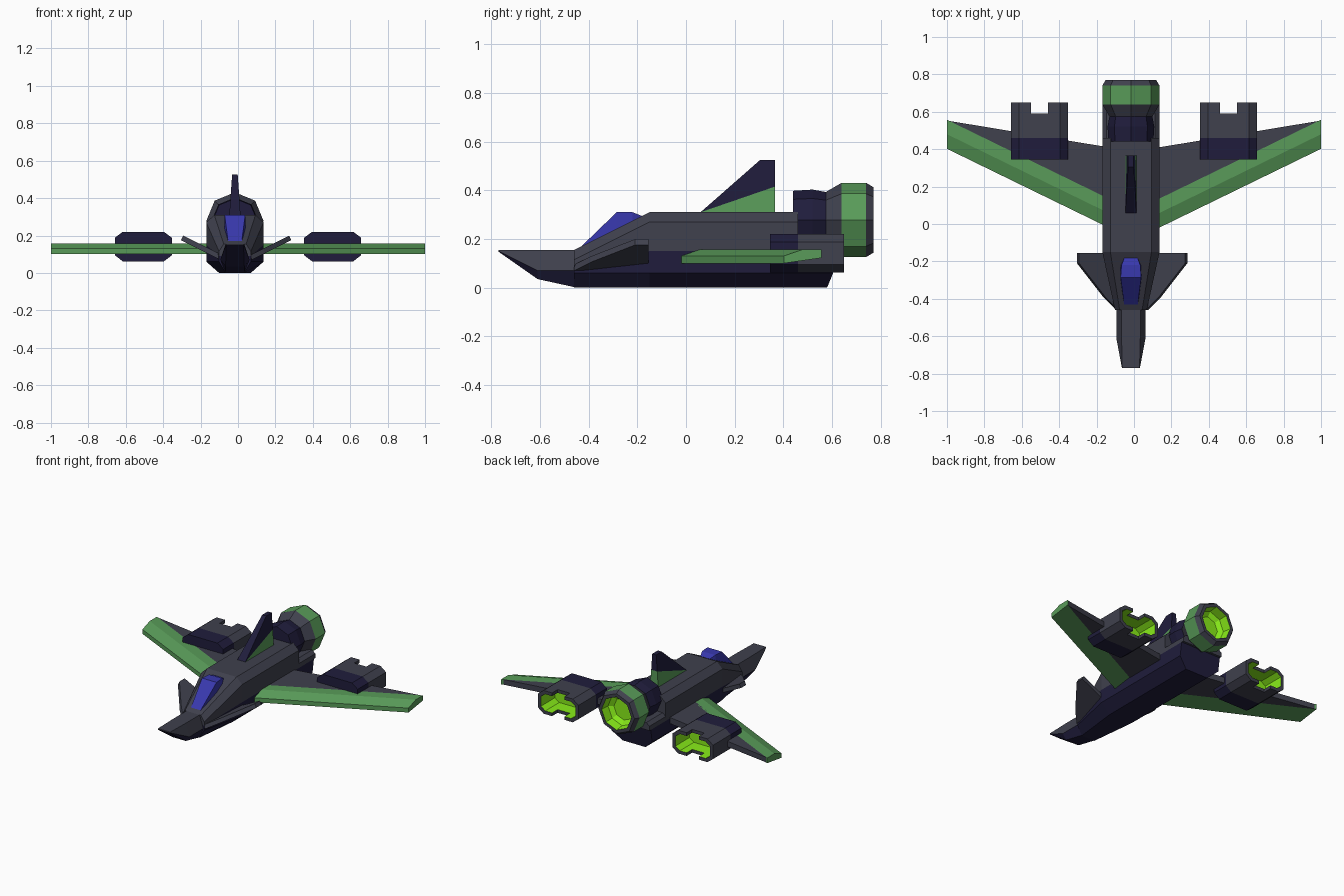
import bpy, bmesh
from math import sin, cos, pi

if "Cube" in bpy.data.objects:
    bpy.data.objects.remove(bpy.data.objects["Cube"])

COLORS = {
    "grey": (0.05, 0.052, 0.075, 1),
    "navy": (0.014, 0.012, 0.045, 1),
    "green": (0.10, 0.33, 0.10, 1),
    "glass": (0.04, 0.04, 0.42, 1),
    "lime": (0.25, 0.85, 0.01, 1),
}
MATS = {}
for key, col in COLORS.items():
    MATS[key] = bpy.data.materials.new(key)
    MATS[key].diffuse_color = col


def loft(name, rings, colors, cx=0.0, mirror=False):
    """Skin a list of equal-length 3D rings, cap both ends; one colour or one per band."""
    bands = len(rings) - 1
    if isinstance(colors, str):
        colors = [colors] * bands
    slots = list(dict.fromkeys(colors))
    bm = bmesh.new()
    vs = [[bm.verts.new(p) for p in r] for r in rings]
    n = len(rings[0])
    for b in range(bands):
        for i in range(n):
            j = (i + 1) % n
            f = bm.faces.new((vs[b][i], vs[b][j], vs[b + 1][j], vs[b + 1][i]))
            f.material_index = slots.index(colors[b])
    bm.faces.new(vs[0][::-1]).material_index = slots.index(colors[0])
    bm.faces.new(vs[-1]).material_index = slots.index(colors[-1])
    bmesh.ops.recalc_face_normals(bm, faces=bm.faces)
    me = bpy.data.meshes.new(name)
    bm.to_mesh(me)
    bm.free()
    for s in slots:
        me.materials.append(MATS[s])
    ob = bpy.data.objects.new(name, me)
    ob.location.x = cx
    bpy.context.collection.objects.link(ob)
    if mirror:
        ob.modifiers.new("mirror", 'MIRROR')
    return ob


def sym(half):
    """Half section (x, y, z) from bottom to top -> full closed ring."""
    return half + [(-x, y, z) for x, y, z in reversed(half)]


CX = -0.0165  # the hull sits slightly off the wing centre

# Upper hull with sloped front
loft("upper_hull", [
    sym([(s, y, z0), (s, y, z1), (t, y, z2)]) for y, s, t, z0, z1, z2 in (
        (-0.46, 0.085, 0.06, 0.09, 0.115, 0.155),
        (-0.15, 0.153, 0.11, 0.15, 0.27, 0.31),
        (0.46, 0.153, 0.11, 0.15, 0.27, 0.31))], "grey", CX)

# Lower hull with raked stern
loft("lower_hull", [
    sym([(b, y0, 0), (s, y1, 0.06), (s, y2, z)]) for b, s, z, y0, y1, y2 in (
        (0.05, 0.085, 0.09, -0.46, -0.46, -0.46),
        (0.085, 0.153, 0.15, -0.15, -0.15, -0.15),
        (0.085, 0.153, 0.15, 0.58, 0.605, 0.62))], "navy", CX)

# Tail shelf under the main engine
loft("tail_shelf", [
    sym([(0.153, y, 0.15), (0.153, y, 0.18), (0.13, y, 0.2)]) for y in (0.45, 0.635)], "grey", CX)

# Nose, grey above and navy below
loft("nose_top", [
    sym([(s, y, z), (t, y, 0.155)]) for y, s, t, z in (
        (-0.45, 0.078, 0.05, 0.07), (-0.61, 0.078, 0.05, 0.07), (-0.77, 0.048, 0.046, 0.15))], "grey", CX)
loft("nose_keel", [
    sym([(b, y, z0), (s, y, z1)]) for y, b, s, z0, z1 in (
        (-0.45, 0.05, 0.078, 0.0, 0.07), (-0.61, 0.05, 0.078, 0.035, 0.07),
        (-0.77, 0.046, 0.048, 0.147, 0.15))], "navy", CX)

# Canopy
loft("canopy", [
    sym([(b, y, zb), (t, y, zt)]) for y, b, t, zb, zt in (
        (-0.435, 0.038, 0.036, 0.14, 0.165), (-0.285, 0.058, 0.055, 0.2, 0.31),
        (-0.22, 0.058, 0.05, 0.22, 0.31), (-0.175, 0.035, 0.033, 0.25, 0.292))], "glass", CX)

# Tail fin, thinner towards the top
def fin(name, outline, color):
    loft(name, [[(sgn * (0.03 - (z - 0.31) * 0.07), y, z) for y, z in outline]
                for sgn in (-1, 1)], color, CX)

fin("fin_blade", [(0.06, 0.31), (0.305, 0.525), (0.365, 0.525), (0.365, 0.415)], "navy")
fin("fin_base", [(0.06, 0.31), (0.365, 0.415), (0.365, 0.3), (0.06, 0.3)], "green")

# Wings: green leading edge plus grey rear panel
loft("wing_leading_edge", [
    [(x, y, 0.1), (x, y, 0.13), (x, y + 0.078, 0.157), (x, y + 0.155, 0.157), (x, y + 0.155, 0.122)]
    for x, y in ((0.05, -0.061), (1.0, 0.402))], "green", mirror=True)
loft("wing_panel", [
    [(0.05, 0.08, z), (1.0, 0.553, zt), (0.05, 0.396, z)]
    for z, zt in ((0.115, 0.122), (0.157, 0.157))], "grey", mirror=True)

# Canards, tilted up
canard = [(0.085, -0.46), (0.155, -0.39), (0.295, -0.21), (0.295, -0.155), (0.1, -0.155)]
loft("canard", [
    [(x + dx, y, 0.175 - (0.295 - x) * 0.5 + dz) for x, y in canard]
    for dx, dz in ((0, 0), (-0.012, 0.024))], "grey", -0.01, True)

# Main engine: eight-sided lathe along y with a glowing recess
engine = [(0.44, 0.12, "navy"), (0.52, 0.125, "navy"), (0.575, 0.115, "grey"),
          (0.64, 0.153, "green"), (0.74, 0.153, "grey"), (0.77, 0.135, "grey"),
          (0.77, 0.112, "lime"), (0.71, 0.106, "lime"), (0.69, 0.075, "lime")]
loft("main_engine", [
    [(r * cos(k * pi / 4), y, 0.278 + r * sin(k * pi / 4)) for k in range(8)]
    for y, r, c in engine], [c for y, r, c in engine[:-1]], CX)

# Wing nacelles: flattened octagon tubes, notched at the back
def nacelle_ring(y, inset):
    w, h = 0.152 - inset, 0.079 - inset
    c = 0.042 - inset * 0.4
    d = 0.032 - inset * 0.4
    pts = [(w - c, -h), (w, -h + d), (w, h - d), (w - c, h)]
    pts += [(-x, z) for x, z in reversed(pts)]
    return [(0.506 + x, y, 0.141 + z) for x, z in pts]

nacelle = loft("nacelle", [
    nacelle_ring(0.345, 0), nacelle_ring(0.46, 0), nacelle_ring(0.65, 0),
    nacelle_ring(0.65, 0.022), nacelle_ring(0.5, 0.022)],
    ["navy", "grey", "grey", "lime"])

bpy.ops.mesh.primitive_cube_add(size=1, location=(0.506, 0.64, 0.141))
cutter = bpy.context.object
cutter.name = "notch_cutter"
cutter.scale = (0.092, 0.1, 0.4)
cutter.hide_render = True
cutter.display_type = 'WIRE'
cutter.data.materials.append(MATS["grey"])
cut = nacelle.modifiers.new("notch", 'BOOLEAN')
cut.operation = 'DIFFERENCE'
cut.solver = 'EXACT'
cut.object = cutter
nacelle.modifiers.new("mirror", 'MIRROR')

for m in bpy.data.materials:
    if m.users and not m.is_grease_pencil:
        m.use_nodes = True
        m.node_tree.nodes["Principled BSDF"].inputs["Base Color"].default_value = m.diffuse_color
